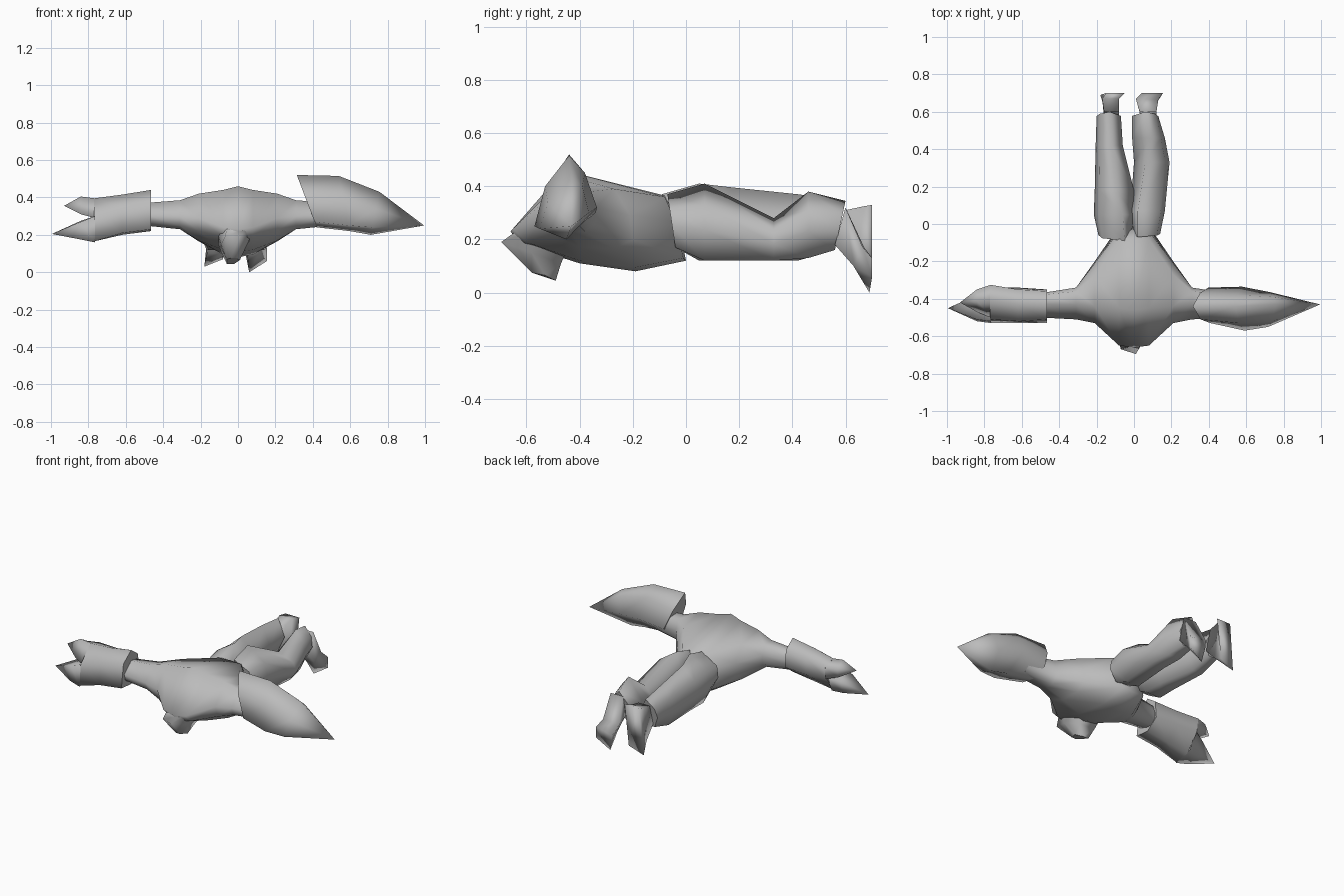
import bpy, bmesh

grey = bpy.data.materials.new("plain grey")
grey.diffuse_color = (0.5, 0.5, 0.5, 1)


def loft(name, rings, cap_start=False, cap_end=False, mirror=False):
    """Skin a list of equal-length rings; a one-point ring makes a tip."""
    bm = bmesh.new()
    vs = [[bm.verts.new(p) for p in r] for r in rings]
    for a, b in zip(vs, vs[1:]):
        n = max(len(a), len(b))
        for i in range(n):
            j = (i + 1) % n
            q = [a[i % len(a)], a[j % len(a)], b[j % len(b)], b[i % len(b)]]
            bm.faces.new(list(dict.fromkeys(q)))
    if cap_start:
        bm.faces.new(vs[0])
    if cap_end:
        bm.faces.new(vs[-1])
    bmesh.ops.recalc_face_normals(bm, faces=bm.faces)
    me = bpy.data.meshes.new(name)
    bm.to_mesh(me)
    bm.free()
    me.materials.append(grey)
    ob = bpy.data.objects.new(name, me)
    bpy.context.collection.objects.link(ob)
    for p in me.polygons:
        p.use_smooth = len(p.vertices) <= 4
    if mirror:
        ob.modifiers.new("mirror", 'MIRROR').use_clip = True
    return ob


def x_ring(x, pts, lean=0.0, mid=0.0):
    """Ring across the x axis from (y, z) points, leaning in x with height."""
    return [(x + lean * (z - mid), y, z) for y, z in pts]


def leg_ring(y, inner, outer, crest, low, high, lean=0.0):
    """Six-sided leg section: crest is the x of its highest point."""
    h, w = high - low, outer - inner
    pts = [(crest, high), (outer - 0.12 * w, low + 0.72 * h), (outer, low + 0.4 * h),
           (outer - 0.25 * w, low), (inner + 0.25 * w, low), (inner, low + 0.45 * h)]
    return [(x, y + lean * (z - low) / h, z) for x, z in pts]


# Torso with shoulders and upper arms
loft("torso", [
    x_ring(0.0, [(-0.46, 0.46), (-0.08, 0.365), (-0.03, 0.27), (0.0, 0.12),
                 (-0.19, 0.08), (-0.40, 0.11), (-0.62, 0.18), (-0.66, 0.23)]),
    x_ring(0.08, [(-0.45, 0.44), (-0.08, 0.36), (-0.04, 0.27), (-0.01, 0.13),
                  (-0.19, 0.095), (-0.40, 0.12), (-0.60, 0.19), (-0.65, 0.24)]),
    x_ring(0.21, [(-0.44, 0.42), (-0.27, 0.39), (-0.21, 0.29), (-0.20, 0.20),
                  (-0.27, 0.165), (-0.40, 0.17), (-0.51, 0.22), (-0.53, 0.29)]),
    x_ring(0.31, [(-0.43, 0.385), (-0.36, 0.38), (-0.34, 0.32), (-0.34, 0.26),
                  (-0.38, 0.23), (-0.43, 0.23), (-0.49, 0.25), (-0.51, 0.30)]),
    x_ring(0.50, [(-0.43, 0.37), (-0.38, 0.36), (-0.37, 0.32), (-0.37, 0.28),
                  (-0.40, 0.25), (-0.43, 0.25), (-0.49, 0.27), (-0.50, 0.31)]),
], cap_end=True, mirror=True)

# Neck stub hanging forward and down
loft("neck", [
    [(-0.12, -0.43, 0.20), (0.08, -0.43, 0.20), (0.09, -0.56, 0.24),
     (0.04, -0.64, 0.23), (-0.06, -0.65, 0.23), (-0.12, -0.56, 0.24)],
    [(-0.09, -0.47, 0.11), (0.02, -0.47, 0.11), (0.05, -0.58, 0.15),
     (0.01, -0.695, 0.19), (-0.07, -0.67, 0.19), (-0.09, -0.60, 0.15)],
    [(-0.06, -0.49, 0.045), (-0.02, -0.49, 0.045), (0.01, -0.53, 0.065),
     (-0.01, -0.58, 0.075), (-0.04, -0.58, 0.075), (-0.06, -0.55, 0.07)],
], cap_end=True)

# Right forearm: flared sleeve with slanted end and a long tip
loft("right_forearm", [
    x_ring(0.36, [(-0.44, 0.52), (-0.37, 0.42), (-0.34, 0.30),
                  (-0.42, 0.24), (-0.53, 0.27), (-0.51, 0.41)], -0.38, 0.40),
    x_ring(0.57, [(-0.44, 0.515), (-0.38, 0.45), (-0.335, 0.32),
                  (-0.44, 0.22), (-0.57, 0.25), (-0.53, 0.40)], -0.2, 0.36),
    x_ring(0.74, [(-0.43, 0.43), (-0.39, 0.40), (-0.365, 0.30),
                  (-0.45, 0.20), (-0.55, 0.24), (-0.52, 0.34)], 0.2, 0.35),
    [(0.995, -0.43, 0.25)],
], cap_start=True)

# Left forearm: straight sleeve
loft("left_forearm", [
    x_ring(-0.465, [(-0.43, 0.44), (-0.36, 0.39), (-0.35, 0.28),
                    (-0.43, 0.22), (-0.53, 0.23), (-0.51, 0.38)]),
    x_ring(-0.62, [(-0.43, 0.415), (-0.35, 0.38), (-0.34, 0.28),
                   (-0.43, 0.20), (-0.53, 0.21), (-0.52, 0.35)]),
    x_ring(-0.77, [(-0.41, 0.395), (-0.325, 0.37), (-0.34, 0.29),
                   (-0.43, 0.18), (-0.53, 0.165), (-0.51, 0.30)]),
], cap_start=True, cap_end=True)

# Two pointed fingers at the left end
loft("upper_finger", [
    x_ring(-0.765, [(-0.41, 0.395), (-0.325, 0.37), (-0.335, 0.29), (-0.50, 0.29)]),
    x_ring(-0.84, [(-0.41, 0.405), (-0.35, 0.37), (-0.36, 0.31), (-0.47, 0.31)]),
    [(-0.93, -0.42, 0.355)],
])
loft("lower_finger", [
    x_ring(-0.765, [(-0.35, 0.30), (-0.40, 0.19), (-0.53, 0.16), (-0.52, 0.30)]),
    x_ring(-0.84, [(-0.38, 0.275), (-0.41, 0.19), (-0.52, 0.175), (-0.51, 0.27)]),
    [(-0.995, -0.45, 0.205)],
])

# Legs: (y, inner, outer, crest, low, high, lean) sections, bent at the knee
legs = {
    "right_leg": [(-0.04, 0.0, 0.14, 0.02, 0.17, 0.37, -0.03),
                  (0.07, -0.02, 0.165, 0.02, 0.12, 0.41),
                  (0.33, 0.0, 0.19, 0.06, 0.12, 0.28),
                  (0.46, -0.01, 0.165, 0.09, 0.13, 0.38),
                  (0.56, -0.01, 0.13, 0.06, 0.16, 0.345, 0.04)],
    "left_leg": [(-0.04, -0.02, -0.19, -0.05, 0.17, 0.37, -0.05),
                 (0.05, 0.01, -0.215, -0.06, 0.12, 0.41),
                 (0.18, 0.0, -0.21, -0.10, 0.12, 0.395),
                 (0.42, -0.06, -0.205, -0.12, 0.12, 0.37),
                 (0.56, -0.07, -0.20, -0.13, 0.16, 0.345, 0.04)],
}
for name, rows in legs.items():
    loft(name, [leg_ring(*r) for r in rows], cap_start=True, cap_end=True)

# Right foot: slanting down from the ankle to a low toe edge
loft("right_foot", [
    [(0.03, 0.60, 0.32), (0.12, 0.60, 0.32), (0.12, 0.56, 0.18), (0.04, 0.56, 0.18)],
    [(0.01, 0.67, 0.17), (0.13, 0.665, 0.17), (0.11, 0.63, 0.10), (0.05, 0.63, 0.10)],
    [(0.04, 0.70, 0.10), (0.155, 0.70, 0.13), (0.155, 0.70, 0.06), (0.06, 0.69, 0.0)],
], cap_start=True, cap_end=True)

# Left foot: narrow ankle flaring to a tall flat sole
loft("left_foot", [
    [(-0.16, 0.60, 0.31), (-0.08, 0.60, 0.31), (-0.08, 0.565, 0.18), (-0.16, 0.565, 0.18)],
    [(-0.17, 0.67, 0.325), (-0.08, 0.67, 0.325), (-0.08, 0.64, 0.10), (-0.165, 0.64, 0.10)],
    [(-0.15, 0.70, 0.33), (-0.05, 0.70, 0.33), (-0.08, 0.70, 0.07), (-0.18, 0.69, 0.03)],
], cap_start=True, cap_end=True)
